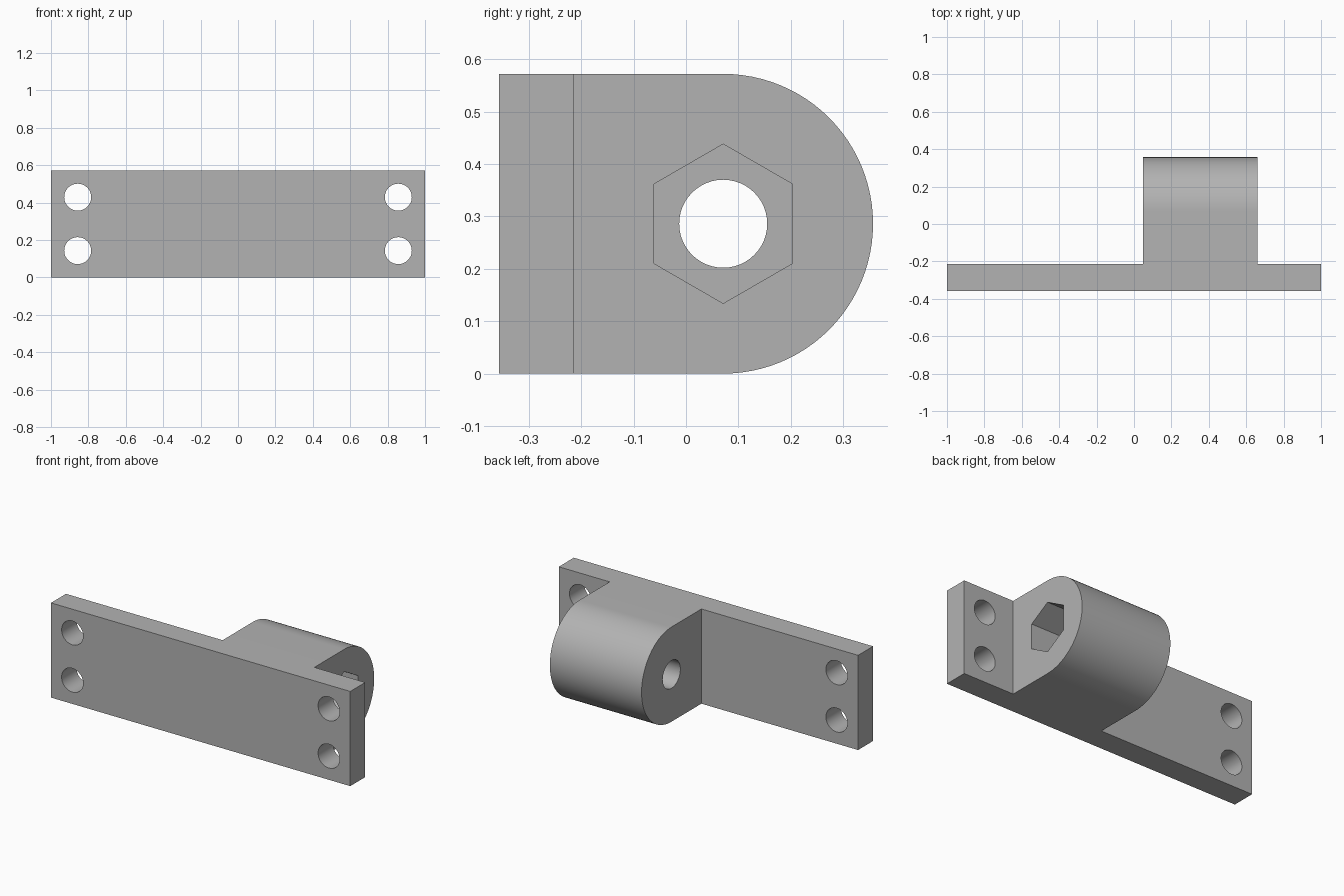
import bpy, bmesh
from math import pi, sin, cos
from mathutils import Vector

cube = bpy.data.objects.get("Cube")
if cube:
    bpy.data.objects.remove(cube, do_unlink=True)

HEIGHT = 0.572
FRONT, PLATE_BACK = -0.357, -0.214
BOSS_X = (0.047, 0.66)
RADIUS = HEIGHT / 2
AXIS_Y, AXIS_Z = 0.071, RADIUS
NUT_DEPTH = 0.3

grey = bpy.data.materials.new("grey metal")
grey.use_nodes = True
colour = (0.45, 0.45, 0.45, 1)
grey.diffuse_color = colour
grey.node_tree.nodes["Principled BSDF"].inputs["Base Color"].default_value = colour


def prism(name, points, sweep):
    """Extrude a flat outline of 3D points along a vector."""
    bm = bmesh.new()
    face = bm.faces.new([bm.verts.new(p) for p in points])
    extruded = bmesh.ops.extrude_face_region(bm, geom=[face], use_keep_orig=True)
    moved = [g for g in extruded["geom"] if isinstance(g, bmesh.types.BMVert)]
    bmesh.ops.translate(bm, verts=moved, vec=Vector(sweep))
    bmesh.ops.recalc_face_normals(bm, faces=bm.faces)
    mesh = bpy.data.meshes.new(name)
    bm.to_mesh(mesh)
    bm.free()
    mesh.materials.append(grey)
    obj = bpy.data.objects.new(name, mesh)
    bpy.context.collection.objects.link(obj)
    return obj


def ring(radius, sides, start=0.0):
    angles = [start + 2 * pi * i / sides for i in range(sides)]
    return [(radius * cos(a), radius * sin(a)) for a in angles]


def combine(target, tool, operation):
    """Apply a boolean and discard the tool object."""
    mod = target.modifiers.new(tool.name, 'BOOLEAN')
    mod.operation, mod.solver, mod.object = operation, 'EXACT', tool
    bpy.context.view_layer.objects.active = target
    bpy.ops.object.modifier_apply(modifier=mod.name)
    bpy.data.objects.remove(tool, do_unlink=True)


# Mounting plate
bracket = prism("bracket",
                [(-1, FRONT, 0), (1, FRONT, 0), (1, PLATE_BACK, 0), (-1, PLATE_BACK, 0)],
                (0, 0, HEIGHT))

# Round-ended boss behind the plate
steps = 48
arc = [(AXIS_Y + RADIUS * sin(pi * i / steps), AXIS_Z - RADIUS * cos(pi * i / steps))
       for i in range(steps + 1)]
outline = [(PLATE_BACK, 0)] + arc + [(PLATE_BACK, HEIGHT)]
boss_width = BOSS_X[1] - BOSS_X[0]
boss = prism("boss", [(BOSS_X[0], y, z) for y, z in outline], (boss_width, 0, 0))
combine(bracket, boss, 'UNION')

# Four screw holes through the plate
for x in (-0.857, 0.857):
    for z in (0.143, 0.429):
        circle = [(x + u, FRONT - 0.1, z + v) for u, v in ring(0.072, 48)]
        combine(bracket, prism("screw_hole", circle, (0, 0.4, 0)), 'DIFFERENCE')

# Pivot bore along the boss
circle = [(BOSS_X[0] - 0.1, AXIS_Y + u, AXIS_Z + v) for u, v in ring(0.084, 48)]
combine(bracket, prism("pivot_bore", circle, (boss_width + 0.2, 0, 0)), 'DIFFERENCE')

# Hexagonal nut pocket on the left face
hexagon = [(BOSS_X[1] - NUT_DEPTH, AXIS_Y + u, AXIS_Z + v) for u, v in ring(0.152, 6, pi / 2)]
combine(bracket, prism("nut_pocket", hexagon, (NUT_DEPTH + 0.1, 0, 0)), 'DIFFERENCE')

# Smooth the curved walls, keep the edges crisp
bpy.ops.object.select_all(action='DESELECT')
bracket.select_set(True)
bpy.context.view_layer.objects.active = bracket
bpy.ops.object.shade_smooth_by_angle(angle=pi / 6)
